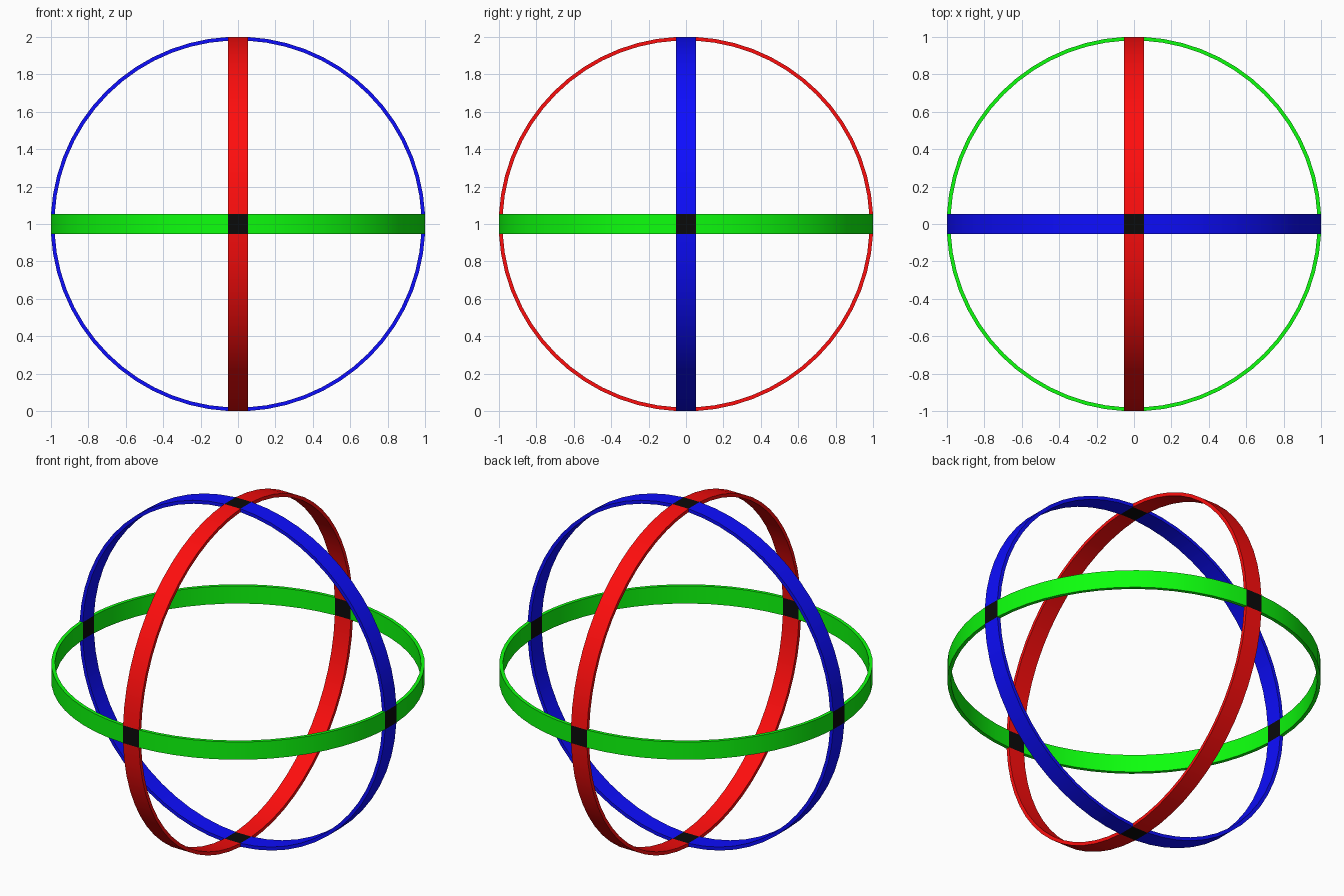
import bpy, bmesh
from math import pi, tan, cos, sin, radians
from mathutils import Matrix, Vector

if "Cube" in bpy.data.objects:
    bpy.data.objects.remove(bpy.data.objects["Cube"])

N = 60                      # segments per ring, one facing each axis
T = 0.02                    # band thickness
W = 2 * tan(pi / N)         # band width = one segment, so crossings are square
CENTRE = Vector((0, 0, 1))


def finish(name, bm, rot, color):
    bmesh.ops.recalc_face_normals(bm, faces=bm.faces)
    bm.transform(Matrix.Translation(CENTRE) @ rot)
    for f in bm.faces:
        f.smooth = True
    me = bpy.data.meshes.new(name)
    bm.to_mesh(me)
    bm.free()
    me.set_sharp_from_angle(angle=radians(30))
    mat = bpy.data.materials.get(color[0]) or bpy.data.materials.new(color[0])
    mat.diffuse_color = color[1]
    mat.use_nodes = True
    mat.node_tree.nodes["Principled BSDF"].inputs["Base Color"].default_value = mat.diffuse_color
    me.materials.append(mat)
    ob = bpy.data.objects.new(name, me)
    bpy.context.collection.objects.link(ob)


# Flat hoop around z, left open where the joint tiles sit
def hoop(name, rot, color):
    bm = bmesh.new()
    k = 1 / cos(pi / N)
    section = [(k, -W / 2), (k, W / 2), (k * (1 - T), W / 2), (k * (1 - T), -W / 2)]
    loops = []
    for i in range(N):
        a = (i + 0.5) * 2 * pi / N
        loops.append([bm.verts.new((r * cos(a), r * sin(a), z)) for r, z in section])
    for i in range(N):
        if (i + 1) % (N // 4) == 0:
            continue
        p, q = loops[i], loops[(i + 1) % N]
        for j in range(4):
            m = (j + 1) % 4
            bm.faces.new((p[j], p[m], q[m], q[j]))
    finish(name, bm, rot, color)


# Square tile where two hoops cross
def joint(name, rot):
    bm = bmesh.new()
    bmesh.ops.create_cube(bm, size=1, matrix=Matrix.Translation((0, 0, 1 - T / 2))
                          @ Matrix.Diagonal((W, W, T, 1)))
    finish(name, bm, rot, BLACK)


RED = ("red", (1.0, 0.004, 0.004, 1))
GREEN = ("green", (0.004, 1.0, 0.004, 1))
BLUE = ("blue", (0.004, 0.004, 1.0, 1))
BLACK = ("black", (0.003, 0.003, 0.003, 1))

hoop("horizontal_ring", Matrix.Identity(4), GREEN)
hoop("side_ring", Matrix.Rotation(pi / 2, 4, 'Y'), RED)
hoop("front_ring", Matrix.Rotation(pi / 2, 4, 'X'), BLUE)

for i in range(4):
    joint(f"joint_{i + 1}", Matrix.Rotation(i * pi / 2, 4, 'X'))
for i, s in enumerate((1, -1)):
    joint(f"joint_{i + 5}", Matrix.Rotation(s * pi / 2, 4, 'Y'))
